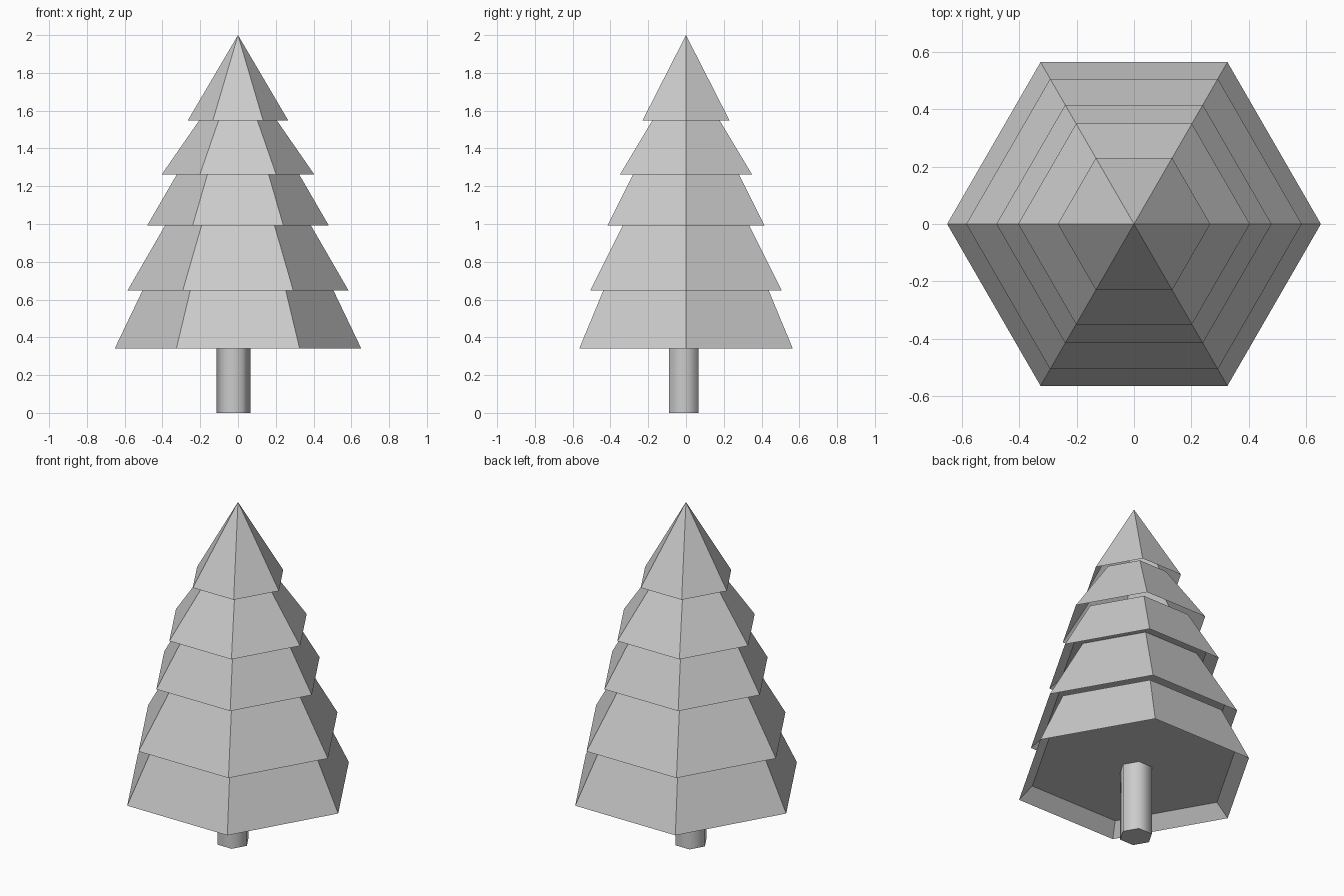
import bpy, bmesh
from math import cos, sin, tau, radians

if "Cube" in bpy.data.objects:
    bpy.data.objects.remove(bpy.data.objects["Cube"])

SIDES = 6


def ring(bm, r, z):
    return [bm.verts.new((r * cos(tau * i / SIDES), r * sin(tau * i / SIDES), z))
            for i in range(SIDES)]


def bridge(bm, low, high):
    for i in range(SIDES):
        j = (i + 1) % SIDES
        corners = [low[i], low[j], high[j], high[i]]
        bm.faces.new(corners[:3] if high[i] is high[j] else corners)


def tier(name, z0, r0, z1, r1, recess=None):
    """Hexagonal skirt; recess = (inset, rise) adds a sunken underside."""
    bm = bmesh.new()
    rim = ring(bm, r0, z0)
    top = [bm.verts.new((0, 0, z1))] * SIDES if r1 == 0 else ring(bm, r1, z1)
    bridge(bm, rim, top)
    if recess:
        inner = ring(bm, r0 - recess[0], z0 + recess[1])
        bridge(bm, inner, rim)
        bm.faces.new(inner[::-1])
    mesh = bpy.data.meshes.new(name)
    bm.to_mesh(mesh)
    bm.free()
    obj = bpy.data.objects.new(name, mesh)
    bpy.context.collection.objects.link(obj)


# Branch tiers, bottom to top: z0, r0, z1, r1, underside recess
TIERS = [
    (0.342, 0.652, 0.67, 0.495, (0.075, 0.07)),
    (0.648, 0.585, 1.06, 0.347, (0.07, 0.05)),
    (0.993, 0.48, 1.295, 0.305, (0.07, 0.05)),
    (1.262, 0.404, 1.585, 0.18, None),
    (1.548, 0.266, 2.0, 0, None),
]
for n, spec in enumerate(TIERS, 1):
    tier(f"branch_tier_{n}", *spec)

# Trunk, slightly off centre, smooth sides with sharp ends
bpy.ops.mesh.primitive_cylinder_add(vertices=SIDES, radius=0.09, depth=0.43,
                                    location=(-0.024, -0.012, 0.215),
                                    rotation=(0, 0, radians(30)))
trunk = bpy.context.object
trunk.name = "trunk"
bpy.ops.object.shade_smooth_by_angle(angle=radians(65))
